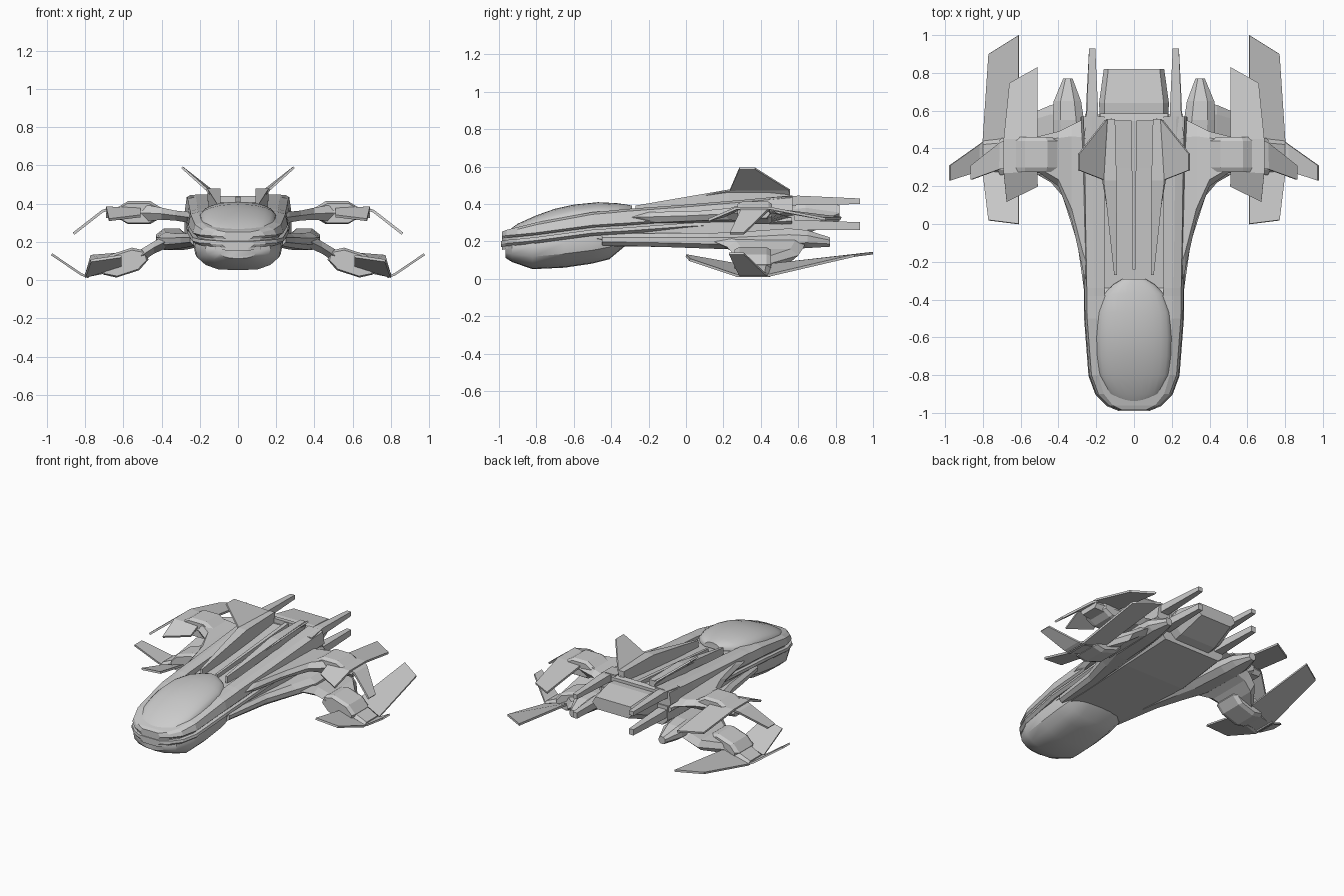
import bpy, bmesh, math

if "Cube" in bpy.data.objects:
    bpy.data.objects.remove(bpy.data.objects["Cube"])


def make(name, verts, faces, mirror=False, thick=0, smooth=False):
    me = bpy.data.meshes.new(name)
    me.from_pydata(verts, [], faces)
    bm = bmesh.new()
    bm.from_mesh(me)
    bmesh.ops.recalc_face_normals(bm, faces=bm.faces)
    bm.to_mesh(me)
    bm.free()
    ob = bpy.data.objects.new(name, me)
    bpy.context.collection.objects.link(ob)
    if thick:
        s = ob.modifiers.new("Thickness", 'SOLIDIFY')
        s.thickness, s.offset = thick, 0
    if mirror:
        ob.modifiers.new("Mirror", 'MIRROR')
    if smooth:
        bpy.ops.object.select_all(action='DESELECT')
        ob.select_set(True)
        bpy.context.view_layer.objects.active = ob
        bpy.ops.object.shade_smooth_by_angle(angle=math.radians(35))
    return ob


def loft(name, rings, **kw):
    """Bridge closed rings of 3D points and cap both ends."""
    n = len(rings[0])
    verts = [p for r in rings for p in r]
    faces = [(i * n + j, i * n + (j + 1) % n, (i + 1) * n + (j + 1) % n, (i + 1) * n + j)
             for i in range(len(rings) - 1) for j in range(n)]
    faces += [tuple(range(n)), tuple(range(len(verts) - n, len(verts)))]
    return make(name, verts, faces, **kw)


def sym(y, half):
    """Full ring at y from a half profile of (x, z)."""
    return [(x, y, z) for x, z in half] + [(-x, y, z) for x, z in reversed(half) if x > 0]


def strip(name, rows, thick):
    """Bent plate made from rows of two points, on both sides."""
    verts = [p for r in rows for p in r]
    faces = [(2 * i, 2 * i + 1, 2 * i + 3, 2 * i + 2) for i in range(len(rows) - 1)]
    return make(name, verts, faces, mirror=True, thick=thick)


def bar(name, secs, mirror=True):
    """Beam from sections (y, x0, x1, z0, z1)."""
    return loft(name, [[(a, y, c), (b, y, c), (b, y, d), (a, y, d)] for y, a, b, c, d in secs],
                mirror=mirror)


def pod(name, secs):
    """Chamfered eight-sided pod from sections (y, x0, x1, z0, z1)."""
    rings = []
    for y, a, b, c, d in secs:
        u, v = (b - a) * .25, (d - c) * .3
        rings.append([(a + u, y, c), (b - u, y, c), (b, y, c + v), (b, y, d - v),
                      (b - u, y, d), (a + u, y, d), (a, y, d - v), (a, y, c + v)])
    return loft(name, rings, mirror=True)


def wing(name, secs):
    """Six-sided wing from sections (x, y0, y1, z, half thickness)."""
    rings = []
    for x, a, b, z, t in secs:
        e = (b - a) * .12
        rings.append([(x, a, z), (x, a + e, z + t), (x, b - e, z + t),
                      (x, b, z), (x, b - e, z - t), (x, a + e, z - t)])
    return loft(name, rings, mirror=True)


# upper hull with a recessed dorsal channel: y, half width, bottom, top edge
hull = [(-.985, .08, .215, .24), (-.96, .14, .22, .25), (-.9, .2, .225, .265),
        (-.8, .237, .235, .29), (-.5, .26, .275, .345), (-.38, .262, .283, .355),
        (-.34, .262, .285, .36), (0, .268, .31, .385), (.3, .272, .325, .41), (.57, .28, .34, .435)]
rings = []
for y, w, b, t in hull:
    cw = min(.155, w * .6)
    floor = t + .012 if y < -.36 else t - .025
    rings.append(sym(y, [(0, b), (w - .015, b), (w, b + .012), (w - .012, t),
                         (w * .8, t + .012), (cw, t + .012), (cw, floor), (0, floor)]))
loft("upper_hull", rings)

# recessed groove core and lower lip below it
loft("hull_core", [sym(y, [(0, b - .06), (w - .025, b - .06), (w - .025, b + .02), (0, b + .02)])
                   for y, w, b, t in hull])
loft("lower_lip", [sym(y - .004, [(0, b - .045), (w - .015, b - .045), (w + .004, b - .03),
                                  (w, b - .012), (0, b - .012)]) for y, w, b, t in hull])

# canopy dome: y, half width, base, top
dome = [(-.945, .07, .24, .262), (-.9, .145, .25, .295), (-.8, .188, .28, .34),
        (-.7, .2, .3, .375), (-.6, .203, .32, .397), (-.47, .195, .33, .41),
        (-.37, .16, .34, .405), (-.32, .11, .35, .398), (-.29, .06, .35, .392)]
loft("canopy", [sym(y, [(w * math.cos(a * math.pi / 12), b + (t - b) * math.sin(a * math.pi / 12) ** .8)
                        for a in range(7)][:-1] + [(0, t)]) for y, w, b, t in dome], smooth=True)

# rounded chin under the nose: y, half width, bottom, top
chin = [(-.965, .1, .112, .175), (-.93, .17, .09, .185), (-.82, .225, .052, .2), (-.65, .235, .06, .225),
        (-.5, .235, .082, .24), (-.41, .225, .105, .25), (-.32, .19, .18, .25)]
loft("chin", [sym(y, [(0, b), (w * .45, b + .004), (w * .75, b + (t - b) * .18),
                      (w * .95, b + (t - b) * .45), (w, b + (t - b) * .8), (w * .97, t), (0, t)])
              for y, w, b, t in chin], smooth=True)

# flat belly
loft("belly", [sym(y, [(0, b), (w * .85, b), (w, b + .04), (w, t), (0, t)])
               for y, w, b, t in [(-.5, .23, .175, .26), (.2, .28, .168, .31), (.58, .26, .2, .34)]])

# dorsal ridges, spine, channel end bar
bar("dorsal_ridge", [(-.27, .09, .105, .345, .392), (.23, .092, .16, .37, .478), (.555, .1, .14, .4, .48)])
bar("dorsal_spine", [(-.24, -.008, .008, .34, .37), (.56, -.014, .014, .39, .435)], mirror=False)
bar("channel_end_bar", [(.545, -.18, .18, .35, .44), (.585, -.18, .18, .35, .435)], mirror=False)

# canted dorsal fins
strip("dorsal_fin", [((.115, -.05, .42), (.115, .56, .42)), ((.165, .235, .475), (.15, .55, .478)),
                     ((.293, .285, .59), (.293, .37, .59))], .012)

# rear engine block
loft("engine_block", [sym(y, [(0, b), (w * .75, b), (w, b + .04), (w, t - .04), (w * .85, t), (0, t)])
                      for y, w, b, t in [(.54, .18, .22, .41), (.64, .185, .24, .42), (.82, .16, .31, .395)]])

# upper and lower tail prongs
bar("upper_prong", [(.45, .195, .265, .38, .435), (.6, .19, .25, .395, .445), (.93, .205, .238, .4, .43)])
bar("lower_prong", [(.1, .2, .27, .28, .32), (.6, .19, .255, .26, .315), (.93, .205, .238, .262, .303)])

# side nacelles with pointed tails
pod("side_nacelle", [(-.45, .17, .25, .18, .24), (-.1, .2, .3, .17, .245), (.12, .22, .37, .162, .245),
                     (.27, .24, .425, .158, .25), (.55, .265, .43, .158, .27),
                     (.65, .28, .425, .165, .26), (.77, .325, .375, .172, .222)])

# upper wing, cowling, blade and drooped tip
wing("upper_wing", [(.22, -.42, .58, .325, .03), (.27, -.25, .555, .33, .028), (.33, .02, .525, .338, .026),
                    (.4, .2, .49, .347, .032), (.5, .27, .465, .352, .045), (.69, .29, .45, .35, .025)])
pod("upper_cowling", [(.275, .41, .635, .3, .4), (.3, .4, .635, .293, .413), (.44, .4, .635, .293, .413),
                      (.46, .42, .62, .305, .4)])
strip("upper_blade", [((.51, .2, .335), (.675, .12, .315)), ((.51, .28, .372), (.69, .27, .378)),
                      ((.51, .45, .372), (.69, .45, .378)), ((.51, .83, .325), (.66, .745, .32))], .014)
strip("upper_tip", [((.67, .29, .375), (.67, .45, .375)), ((.71, .29, .36), (.71, .43, .36)),
                    ((.86, .235, .243), (.86, .31, .243))], .014)

# lower wing, cowling, blade and raised tip
wing("lower_wing", [(.38, .15, .64, .2, .035), (.44, .22, .63, .17, .032), (.51, .26, .6, .125, .035),
                    (.62, .27, .46, .085, .035), (.8, .28, .44, .025, .012)])
cowl = pod("lower_cowling", [(.26, -.12, .11, -.055, .05), (.285, -.13, .12, -.062, .062),
                             (.43, -.13, .12, -.062, .062), (.455, -.11, .1, -.05, .05)])
for v in cowl.data.vertices:
    x, z, a = v.co.x, v.co.z, math.radians(18)
    v.co.x = .6 + x * math.cos(a) + z * math.sin(a)
    v.co.z = .09 - x * math.sin(a) + z * math.cos(a)
strip("lower_blade", [((.61, 0, .125), (.77, .02, .102)), ((.61, .28, .075), (.8, .27, .018)),
                      ((.61, .45, .075), (.8, .44, .018)), ((.61, 1, .138), (.77, .9, .125))], .014)
strip("lower_tip", [((.78, .29, .015), (.78, .45, .015)), ((.82, .28, .03), (.82, .42, .03)),
                    ((.975, .23, .135), (.975, .31, .135))], .012)
